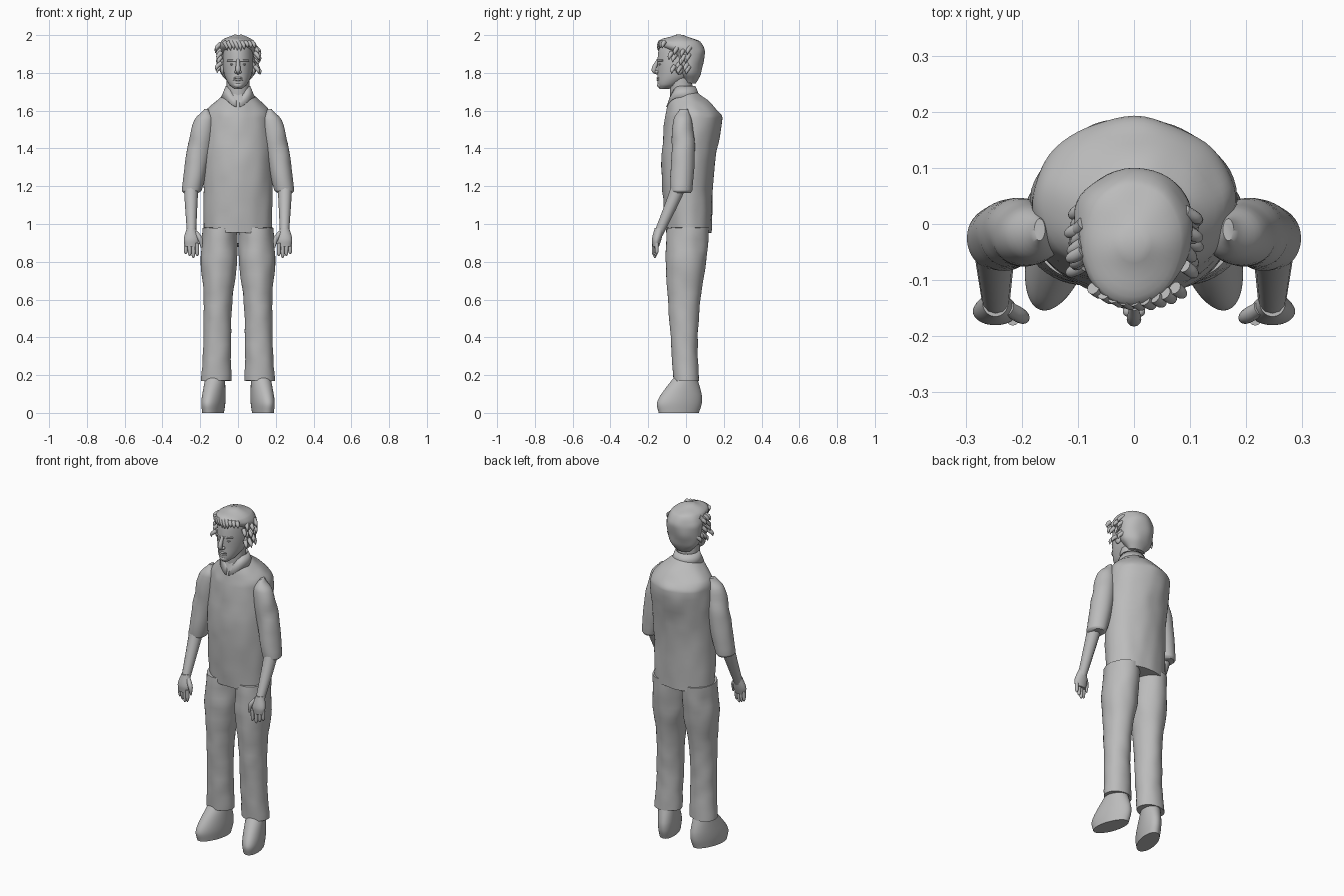
import bpy, bmesh, math, random
from mathutils import Matrix, Quaternion, Vector, noise

random.seed(4)
if "Cube" in bpy.data.objects:
    bpy.data.objects.remove(bpy.data.objects["Cube"])

grey = bpy.data.materials.new("plain grey")
grey.use_nodes = True
grey.diffuse_color = (.5, .5, .5, 1)
grey.node_tree.nodes["Principled BSDF"].inputs["Base Color"].default_value = grey.diffuse_color

SIDES = {"left": 1, "right": -1}


def finish(name, bm, side=1, wrinkle=0):
    """Wrinkle, mirror and smooth a mesh, then add it to the scene."""
    bmesh.ops.recalc_face_normals(bm, faces=bm.faces)
    bm.normal_update()
    for vert in bm.verts:
        vert.co += vert.normal * wrinkle * noise.noise(vert.co * 14)
        vert.co.x *= side
    bmesh.ops.recalc_face_normals(bm, faces=bm.faces)
    mesh = bpy.data.meshes.new(name)
    bm.to_mesh(mesh)
    bm.free()
    mesh.materials.append(grey)
    part = bpy.data.objects.new(name, mesh)
    bpy.context.collection.objects.link(part)
    bpy.ops.object.select_all(action="DESELECT")
    part.select_set(True)
    bpy.context.view_layer.objects.active = part
    bpy.ops.object.shade_smooth_by_angle(angle=math.radians(50))
    return part


def spline(rows, steps):
    """Run a smooth curve through rows of numbers."""
    points = [Vector(row) for row in rows]
    last = len(points) - 1
    slopes = []
    for i in range(last + 1):
        before, after = max(i - 1, 0), min(i + 1, last)
        length = sum((points[k + 1] - points[k]).length for k in range(before, after))
        slopes.append((points[after] - points[before]) / length)
    curve = []
    for i in range(last):
        start, end = points[i], points[i + 1]
        reach = (end - start).length / 3
        for k in range(steps):
            hull = [start, start + slopes[i] * reach, end - slopes[i + 1] * reach, end]
            while len(hull) > 1:
                hull = [p.lerp(q, k / steps) for p, q in zip(hull, hull[1:])]
            curve.append(hull[0])
    return curve + [points[last]]


def circle(count):
    return [(math.cos(math.tau * i / count), math.sin(math.tau * i / count)) for i in range(count)]


def skin(bm, rings):
    """Join rings of points with quads and close both ends."""
    loops = [[bm.verts.new(point) for point in ring] for ring in rings]
    for low, high in zip(loops, loops[1:]):
        for i in range(len(low)):
            bm.faces.new((low[i - 1], low[i], high[i], high[i - 1]))
    bm.faces.new(loops[0])
    bm.faces.new(loops[-1])


def loft(name, rows, side=1, middle=0, lean=0, turn=0, count=40, wrinkle=0):
    """Stack level ovals; each row is height, half width, half depth, centre y."""
    bm = bmesh.new()
    spin = Matrix.Rotation(math.radians(turn), 3, "Z")
    rings = []
    for z, wide, deep, y in spline(rows, 6):
        centre = Vector((middle + lean * z, 0, 0))
        rings.append([centre + spin @ Vector((c * wide, y + s * deep, z)) for c, s in circle(count)])
    skin(bm, rings)
    return finish(name, bm, side, wrinkle)


def tube(name, rows, side=1):
    """Sweep a round section along a path; each row is x, y, z, radius."""
    bm = bmesh.new()
    path = spline(rows, 5)
    points = [row.to_3d() for row in path]
    frame, heading = Quaternion(), Vector((0, 0, 1))
    rings = []
    for i, row in enumerate(path):
        ahead = (points[min(i + 1, len(points) - 1)] - points[max(i - 1, 0)]).normalized()
        frame = heading.rotation_difference(ahead) @ frame
        heading = ahead
        rings.append([points[i] + frame @ Vector((c, s, 0)) * row.w for c, s in circle(12)])
    skin(bm, rings)
    return finish(name, bm, side)


def ball(name, centre, size, side=1):
    bm = bmesh.new()
    shape = Matrix.Translation(centre) @ Matrix.Diagonal((*size, 1))
    bmesh.ops.create_uvsphere(bm, u_segments=16, v_segments=10, radius=1, matrix=shape)
    return finish(name, bm, side)


# Shirt body with sloping shoulders
loft("shirt_body", [(.955, .18, .12, .015), (1.3, .185, .14, .01), (1.56, .18, .15, .04),
                    (1.61, .16, .13, .03), (1.7, .06, .07, -.01)], count=64, wrinkle=.006)

# Open collar, dipping to a V at the front
bm = bmesh.new()
edges = []
for i in range(41):
    angle = math.radians(-85 + 350 * i / 40)
    x, y = math.cos(angle), math.sin(angle)
    dip = max(0, -y) ** 4 * .05
    edges.append([bm.verts.new((x * r, y * r - .015, z - dip)) for r, z in ((.09, 1.67), (.065, 1.73))])
for (a, b), (c, d) in zip(edges, edges[1:]):
    bm.faces.new((a, c, d, b))
collar = finish("collar", bm)
collar.modifiers.new("thickness", "SOLIDIFY").thickness = .008

# Neck and head
tube("neck", [(0, -.02, 1.6, .06), (0, -.03, 1.8, .06)])
loft("head", [(1.715, .02, .025, -.115), (1.74, .048, .06, -.09), (1.8, .075, .105, -.045),
              (1.88, .08, .115, -.035), (1.95, .07, .105, -.03), (1.985, .04, .05, -.03)])

# Facial features
tube("nose", [(0, -.147, 1.87, .008), (0, -.17, 1.815, .013), (0, -.15, 1.795, .006)])
for lip, z in (("upper_lip", 1.773), ("lower_lip", 1.763)):
    tube(lip, [(x, 7 * x * x - .15, z, .006 - abs(x) / 8) for x in (-.025, 0, .025)])
ball("chin", (0, -.135, 1.735), (.025, .018, .016))
for word, side in SIDES.items():
    ball(word + "_nostril", (.012, -.155, 1.805), (.008, .01, .008), side)
    ball(word + "_eye", (.03, -.135, 1.845), (.013, .01, .006), side)
    tube(word + "_brow", [(x, 8 * x * x - .148, 1.865, .005) for x in (.01, .03, .055)], side)
    ball(word + "_ear", (.082, -.035, 1.825), (.012, .022, .034), side)

# Hair cap
loft("hair", [(1.745, .05, .03, .02), (1.8, .09, .06, .02), (1.9, .106, .085, .012),
              (1.94, .104, .11, -.02), (1.97, .085, .105, -.035), (2, .02, .02, -.035)], wrinkle=.007)


def lock(name, root, fall, side=1):
    """A tapering curl that starts in the hair and hangs along a direction."""
    root, fall = Vector(root), Vector(fall)
    bow = Vector((fall.x, fall.y, 0)) / 3
    rows = []
    for step, radius in ((0, .012), (.5, .01), (1, .001)):
        point = root + fall * step + bow * math.sin(math.pi * step)
        rows.append((*point, radius))
    tube(name, rows, side)


# Swept fringe and loose side curls
for i in range(9):
    x = (i - 4) / 55
    lock("fringe_lock", (x, 4 * x * x - .135, 1.965), (.015, -.012, random.uniform(-.05, -.03)))
for word, side in SIDES.items():
    for i in range(14):
        root = (.09, random.uniform(-.08, .03), random.uniform(1.82, 1.96))
        lock(word + "_side_lock", root, (random.uniform(.015, .03), -.015, -.04), side)

for word, side in SIDES.items():
    # Rolled short sleeve
    loft(word + "_sleeve", [(1.61, .01, .02, -.01), (1.55, .05, .05, -.02), (1.4, .064, .06, -.015),
                            (1.18, .053, .058, -.025), (1.165, .04, .05, -.025)],
         side, middle=.45, lean=-.175, wrinkle=.005)

    # Forearm reaching forwards, then the hand
    tube(word + "_forearm", [(.248, -.03, 1.22, .04), (.248, -.07, 1.12, .034), (.246, -.145, .95, .024)], side)
    loft(word + "_palm", [(.98, .023, .025, -.14), (.92, .04, .025, -.155), (.88, .033, .017, -.16)],
         side, middle=.247)
    for i, finger in enumerate(("index", "middle", "ring", "little")):
        x, y = .216 + i / 50, i / 200 - .17
        tip = .82 + abs(i - 1) / 100
        tube(word + "_" + finger + "_finger",
             [(x, y, .9, .011), (x, y, tip + .012, .009), (x, y, tip, .003)], side)
    tube(word + "_thumb", [(.225, -.15, .955, .013), (.2, -.165, .92, .013), (.193, -.17, .875, .004)], side)

    # Trouser leg with a wide hem
    loft(word + "_trouser_leg", [(.98, .09, .11, .01), (.8, .096, .107, 0), (.6, .077, .085, -.01),
                                 (.4, .073, .073, -.01), (.17, .08, .067, 0)],
         side, middle=.12, lean=-.025, wrinkle=.005)

    # Rounded shoe, toe turned outwards
    loft(word + "_shoe", [(0, .05, .11, -.04), (.05, .055, .123, -.037), (.1, .055, .11, -.025),
                          (.2, .05, .055, 0)], side, middle=.12, turn=17)
